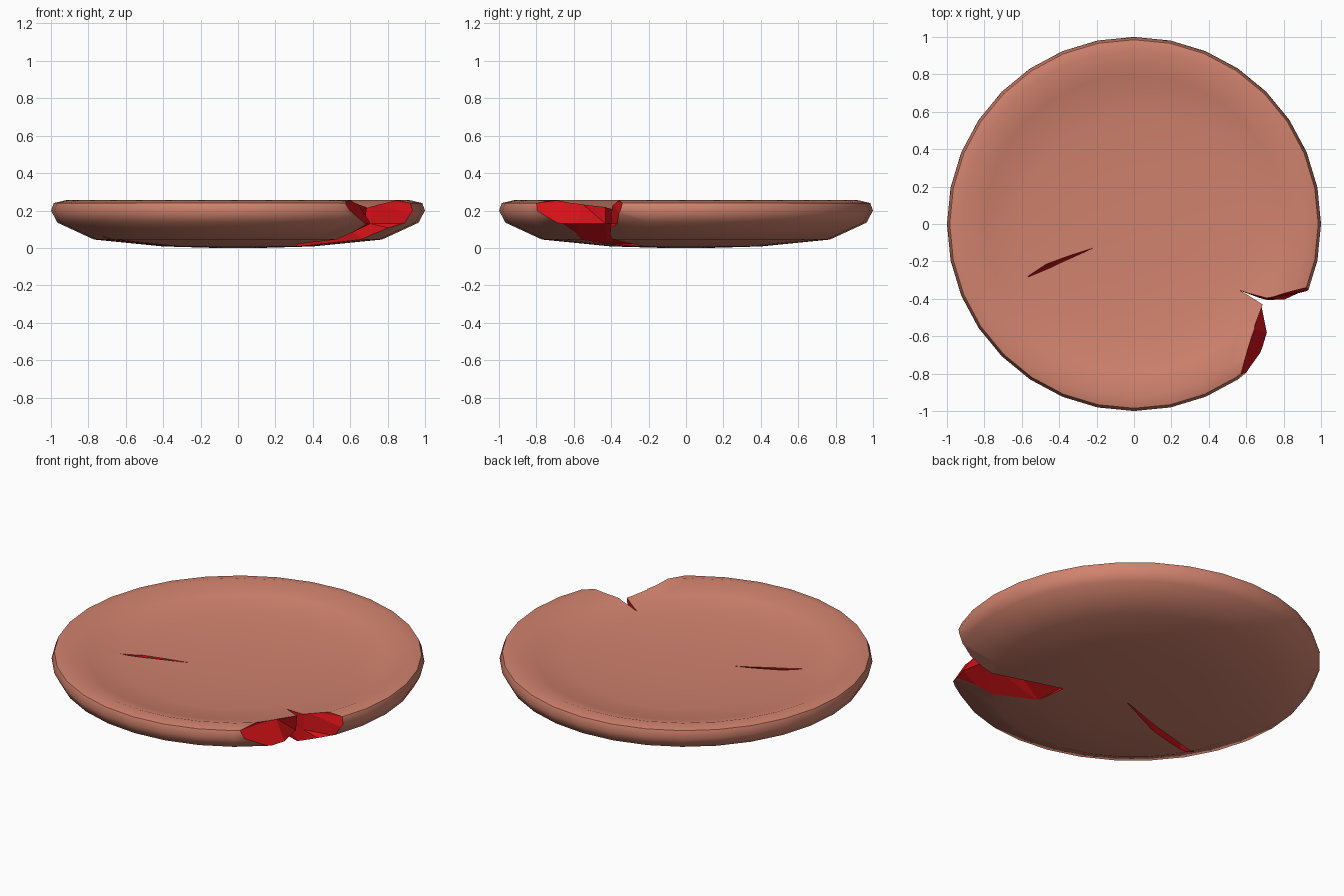
import bpy, bmesh, math

if "Cube" in bpy.data.objects:
    bpy.data.objects.remove(bpy.data.objects["Cube"])

def material(name, rgb):
    m = bpy.data.materials.new(name)
    m.diffuse_color = (*rgb, 1)
    m.use_nodes = True
    m.node_tree.nodes["Principled BSDF"].inputs["Base Color"].default_value = m.diffuse_color
    return m

clay = material("clay", (0.64, 0.225, 0.155))
broken = material("broken_edge", (0.64, 0.006, 0.009))

def loft(name, rings, mat_index):
    """Closed solid through rings of equal point count."""
    bm = bmesh.new()
    loops = [[bm.verts.new(p) for p in r] for r in rings]
    n = len(loops[0])
    for a, b in zip(loops, loops[1:]):
        for i in range(n):
            j = (i + 1) % n
            bm.faces.new((a[i], a[j], b[j], b[i]))
    bm.faces.new(loops[0][::-1])
    bm.faces.new(loops[-1])
    if mat_index:
        bmesh.ops.triangulate(bm, faces=bm.faces[:])
    bmesh.ops.recalc_face_normals(bm, faces=bm.faces[:])
    for f in bm.faces:
        f.material_index = mat_index
    me = bpy.data.meshes.new(name)
    bm.to_mesh(me)
    bm.free()
    me.materials.append(clay)
    me.materials.append(broken)
    ob = bpy.data.objects.new(name, me)
    bpy.context.collection.objects.link(ob)
    return ob

# Shallow 32-sided plate: underside, rim, then dished inside
profile = [(0.12, 0), (0.4, 0.008), (0.77, 0.045), (0.965, 0.135), (1, 0.2), (0.985, 0.24),
           (0.92, 0.255), (0.8, 0.215), (0.6, 0.187), (0.3, 0.174), (0.12, 0.17)]
turn = [2 * math.pi * i / 32 for i in range(32)]
plate = loft("broken_plate", [[(r * math.cos(a), r * math.sin(a), z) for a in turn]
                              for r, z in profile], 0)

def cutter(name, sections):
    ob = loft(name, [[(x, y, z) for x, y in pts] for z, pts in sections], 1)
    ob.hide_render = True
    return ob

# Missing wedge in the rim, undercut beneath
top = [(0.58, -0.36), (0.69, -0.43), (0.64, -0.56), (0.52, -0.98), (1.15, -1.0), (1.15, -0.28), (0.71, -0.395)]
mid = [(0.55, -0.35), (0.68, -0.43), (0.71, -0.58), (0.60, -0.95), (1.15, -1.0), (1.15, -0.32), (0.71, -0.40)]
low = [(0.31, -0.22), (0.32, -0.42), (0.48, -0.60), (0.54, -0.95), (1.15, -1.0), (1.15, -0.42), (0.71, -0.41)]
notch = cutter("notch_cutter", [(-0.05, low), (0.02, low), (0.13, mid), (0.24, top), (0.35, top)])

# Slanting crack through the floor
slit_top = [(-0.23, -0.13), (-0.45, -0.235), (-0.57, -0.285), (-0.56, -0.275), (-0.47, -0.215), (-0.35, -0.17)]
slit_low = [(-0.03, -0.10), (-0.36, -0.265), (-0.63, -0.365), (-0.78, -0.385), (-0.515, -0.278), (-0.22, -0.17)]
slit = cutter("crack_cutter", [(-0.05, slit_low), (0.03, slit_low), (0.18, slit_top), (0.35, slit_top)])

# Cut, then shade the clay smooth and leave the breaks flat
bpy.context.view_layer.objects.active = plate
plate.select_set(True)
for c in (notch, slit):
    m = plate.modifiers.new("break", 'BOOLEAN')
    m.operation, m.solver, m.object = 'DIFFERENCE', 'EXACT', c
    bpy.ops.object.modifier_apply(modifier=m.name)
for c in (notch, slit):
    bpy.data.objects.remove(c)
bpy.ops.object.shade_smooth_by_angle(angle=math.radians(55))
for f in plate.data.polygons:
    if f.material_index == 1:
        f.use_smooth = False
